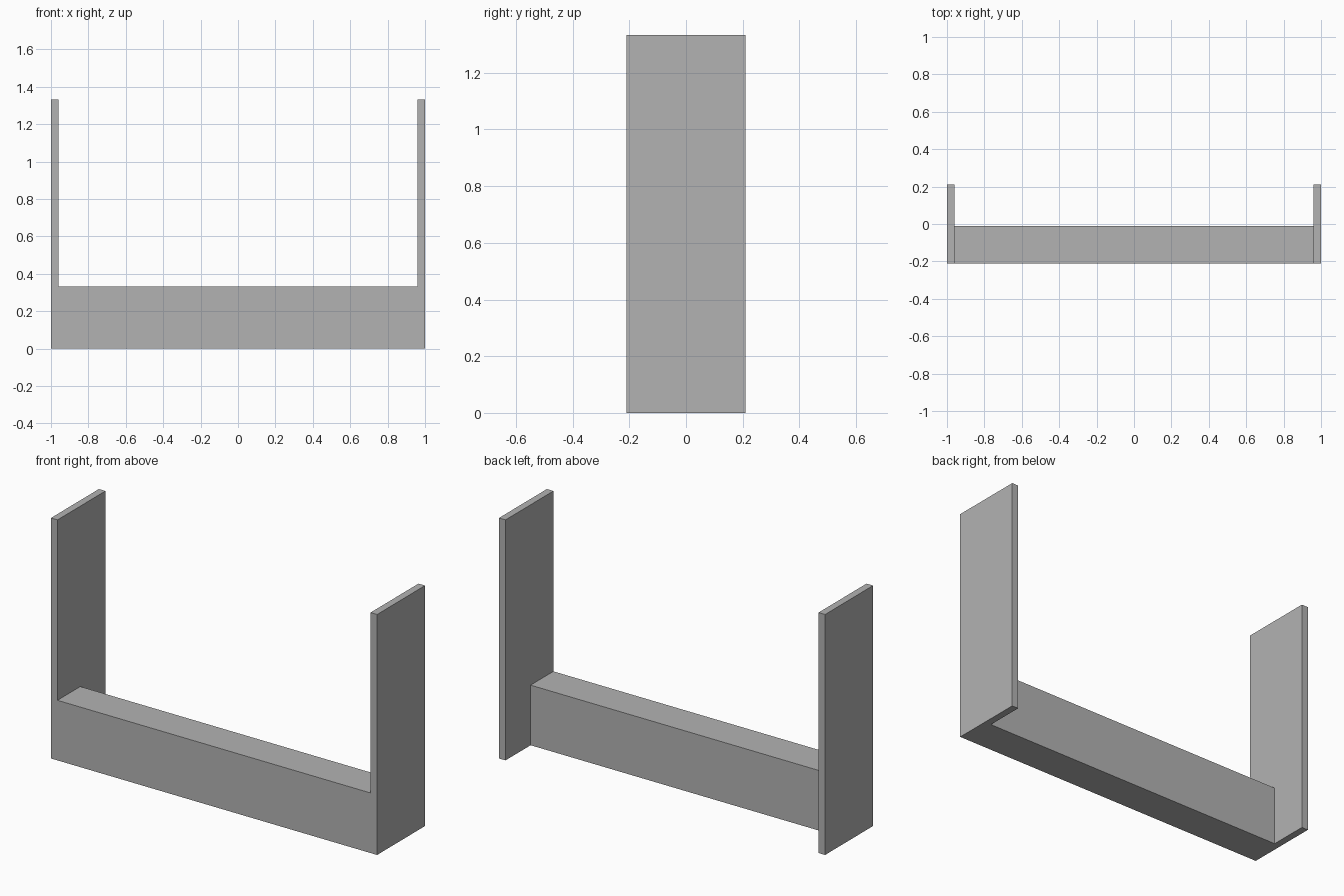
import bpy
import bmesh
from mathutils import Vector

cube = bpy.data.objects.get("Cube")
if cube:
    bpy.data.objects.remove(cube, do_unlink=True)

# Single plain grey
grey = bpy.data.materials.new("plain_grey")
grey.use_nodes = True
colour = (0.45, 0.45, 0.45, 1)
grey.diffuse_color = colour
grey.node_tree.nodes["Principled BSDF"].inputs["Base Color"].default_value = colour


def box(name, low, high):
    """Box between two opposite corners."""
    low, high = Vector(low), Vector(high)
    bm = bmesh.new()
    bmesh.ops.create_cube(bm, size=1)
    bmesh.ops.scale(bm, vec=high - low, verts=bm.verts)
    bmesh.ops.translate(bm, vec=(low + high) / 2, verts=bm.verts)
    mesh = bpy.data.meshes.new(name)
    bm.to_mesh(mesh)
    bm.free()
    mesh.materials.append(grey)
    obj = bpy.data.objects.new(name, mesh)
    bpy.context.collection.objects.link(obj)
    return obj


half_width, half_depth, thickness = 1.0, 0.21, 0.04
panel_height, beam_height, beam_back = 1.333, 0.333, -0.01
inner = half_width - thickness

# Upright side panels
box("left_panel", (inner, -half_depth, 0), (half_width, half_depth, panel_height))
box("right_panel", (-half_width, -half_depth, 0), (-inner, half_depth, panel_height))

# Low beam joining the panels, flush with their front edges
box("front_beam", (-inner, -half_depth, 0), (inner, beam_back, beam_height))
